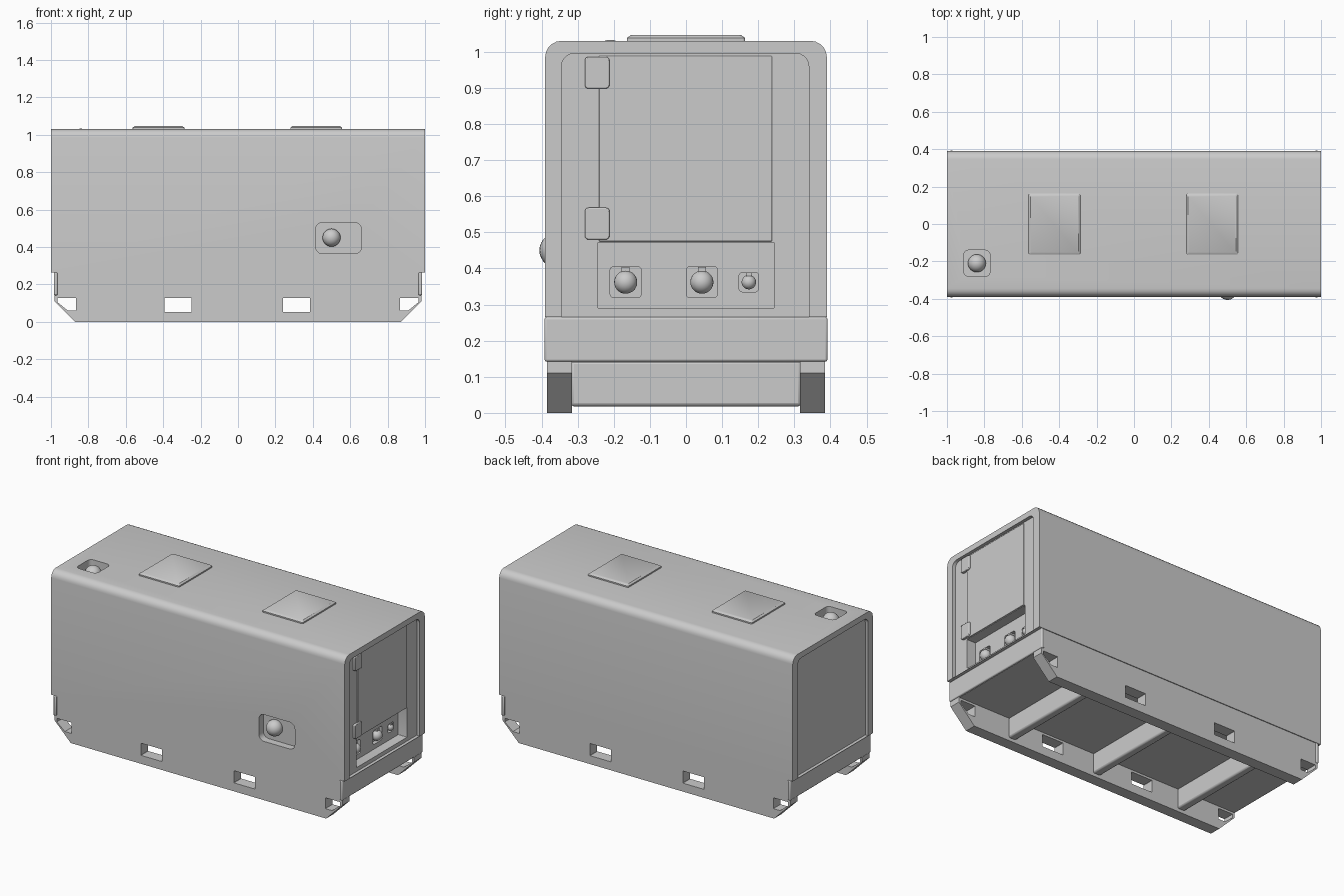
import bpy, bmesh, math

if "Cube" in bpy.data.objects:
    bpy.data.objects.remove(bpy.data.objects["Cube"])


def rrect(u0, u1, v0, v1, r, n=5, corners=(1, 1, 1, 1)):
    """Rounded rectangle outline, corners flagged from lower left anticlockwise."""
    pts = []
    for k, (cu, cv, su, sv) in enumerate(((u0, v0, 1, 1), (u1, v0, -1, 1),
                                          (u1, v1, -1, -1), (u0, v1, 1, -1))):
        if not corners[k]:
            pts.append((cu, cv))
            continue
        for i in range(n + 1):
            a = math.pi + math.pi / 2 * (k + i / n)
            pts.append((cu + su * r + r * math.cos(a), cv + sv * r + r * math.sin(a)))
    return pts


def prism(name, pts, axis, a, b, scale_b=1.0, bevel=0.0):
    """Extrude an outline along an axis from a to b, optionally tapering at b."""
    place = {'x': lambda u, v, t: (t, u, v),
             'y': lambda u, v, t: (u, t, v),
             'z': lambda u, v, t: (u, v, t)}[axis]
    cu = (min(p[0] for p in pts) + max(p[0] for p in pts)) / 2
    cv = (min(p[1] for p in pts) + max(p[1] for p in pts)) / 2
    bm = bmesh.new()
    lo = [bm.verts.new(place(u, v, a)) for u, v in pts]
    hi = [bm.verts.new(place(cu + (u - cu) * scale_b, cv + (v - cv) * scale_b, b))
          for u, v in pts]
    bm.faces.new(lo)
    bm.faces.new(hi)
    for i in range(len(pts)):
        j = (i + 1) % len(pts)
        bm.faces.new((lo[i], lo[j], hi[j], hi[i]))
    bmesh.ops.recalc_face_normals(bm, faces=bm.faces)
    me = bpy.data.meshes.new(name)
    bm.to_mesh(me)
    bm.free()
    ob = bpy.data.objects.new(name, me)
    bpy.context.collection.objects.link(ob)
    if bevel:
        m = ob.modifiers.new("bevel", 'BEVEL')
        m.width, m.segments, m.limit_method = bevel, 2, 'ANGLE'
    return ob


def box(name, x0, x1, y0, y1, z0, z1, bevel=0.0):
    return prism(name, [(x0, y0), (x1, y0), (x1, y1), (x0, y1)], 'z', z0, z1, bevel=bevel)


def activate(ob):
    bpy.ops.object.select_all(action='DESELECT')
    ob.select_set(True)
    bpy.context.view_layer.objects.active = ob


def cut(ob, cutters):
    for c in cutters:
        c.hide_render = True
        m = ob.modifiers.new("cut", 'BOOLEAN')
        m.operation, m.solver, m.object = 'DIFFERENCE', 'EXACT', c
        activate(ob)
        bpy.ops.object.modifier_apply(modifier=m.name)
    for c in set(cutters):
        bpy.data.objects.remove(c)


def dome(name, loc, r):
    bpy.ops.mesh.primitive_uv_sphere_add(segments=24, ring_count=14, radius=r, location=loc)
    bpy.context.object.name = name


# Canopy shell with rounded roof edges
body = prism("canopy", rrect(-0.39, 0.39, 0.265, 1.03, 0.045, corners=(0, 0, 1, 1)), 'x', -1, 1)

# Recessed end panels, control bay, filler pocket and exhaust pocket
end_outline = rrect(-0.345, 0.34, 0.266, 0.995, 0.035, corners=(0, 0, 1, 1))
cut(body, [prism("end_cut", end_outline, 'x', s * 0.98, s * 1.05) for s in (-1, 1)])
cut(body, [prism("bay_cut", rrect(-0.245, 0.245, 0.29, 0.472, 0.003), 'x', 0.92, 1.05)])
cut(body, [prism("filler_cut", rrect(0.415, 0.66, 0.365, 0.53, 0.035), 'y', -0.345, -0.45),
           prism("exhaust_cut", rrect(-0.91, -0.77, -0.28, -0.14, 0.025), 'z', 0.98, 1.10)])

# Sockets in the control bay: pocket, domed cap and tab
sockets = ((-0.167, 0.043, 0.032), (0.044, 0.043, 0.032), (0.174, 0.027, 0.02))
cut(body, [prism("socket_cut", rrect(y - h, y + h, 0.362 - h, 0.362 + h, 0.01), 'x',
                 0.895, 0.93) for y, h, r in sockets])
for y, h, r in sockets:
    dome("socket_cap", (0.915, y, 0.362), r)
    box("socket_tab", 0.895, 0.925, y - r * 0.35, y + r * 0.35, 0.362, 0.362 + h * 0.97)

# Filler and exhaust domes
dome("filler_cap", (0.50, -0.358, 0.45), 0.048)
dome("exhaust_cap", (-0.84, -0.21, 0.985), 0.048)

# Control door and hinges
box("control_door", 0.97, 0.985, -0.241, 0.238, 0.475, 0.988, bevel=0.002)
for z in (0.48, 0.898):
    prism("door_hinge", rrect(-0.28, -0.212, z, z + 0.088, 0.01), 'x', 0.975, 0.995, bevel=0.003)

# Roof hatches
for x in (-0.425, 0.4175):
    prism("roof_hatch", rrect(x - 0.138, x + 0.138, -0.164, 0.164, 0.008), 'z',
          1.025, 1.038)
    prism("roof_hatch_lid", rrect(x - 0.138, x + 0.138, -0.164, 0.164, 0.008), 'z',
          1.038, 1.046, scale_b=0.93)

# Base deck and end beams
box("base_deck", -0.975, 0.975, -0.385, 0.385, 0.14, 0.268)
for s in (-1, 1):
    box("end_beam", min(s * 0.965, s * 0.985), max(s * 0.965, s * 0.985),
        -0.392, 0.392, 0.142, 0.265, bevel=0.006)

# Skid rails with fork pockets and lashing holes
rail_profile = [(-0.87, 0), (0.87, 0), (0.98, 0.11), (0.98, 0.145), (-0.98, 0.145), (-0.98, 0.11)]
for s in (-1, 1):
    rail = prism("skid_rail", rail_profile, 'y', s * 0.315, s * 0.385)
    holes = [rrect(c - 0.072, c + 0.072, 0.052, 0.127, 0.001, 1) for c in (-0.32, 0.313)]
    for e in (-1, 1):
        holes.append([(e * 0.965, 0.127), (e * 0.865, 0.127), (e * 0.865, 0.06),
                      (e * 0.91, 0.06), (e * 0.965, 0.105)])
    cut(rail, [prism("rail_cut", h, 'y', s * 0.25, s * 0.45) for h in holes])

# Cross members under the deck
for x in (-0.6, 0, 0.6):
    box("cross_member", x - 0.025, x + 0.025, -0.32, 0.32, 0.018, 0.145, bevel=0.01)

# Smooth the curved surfaces, keeping edges sharp
for ob in list(bpy.context.scene.objects):
    activate(ob)
    bpy.ops.object.shade_smooth_by_angle(angle=math.radians(35))
